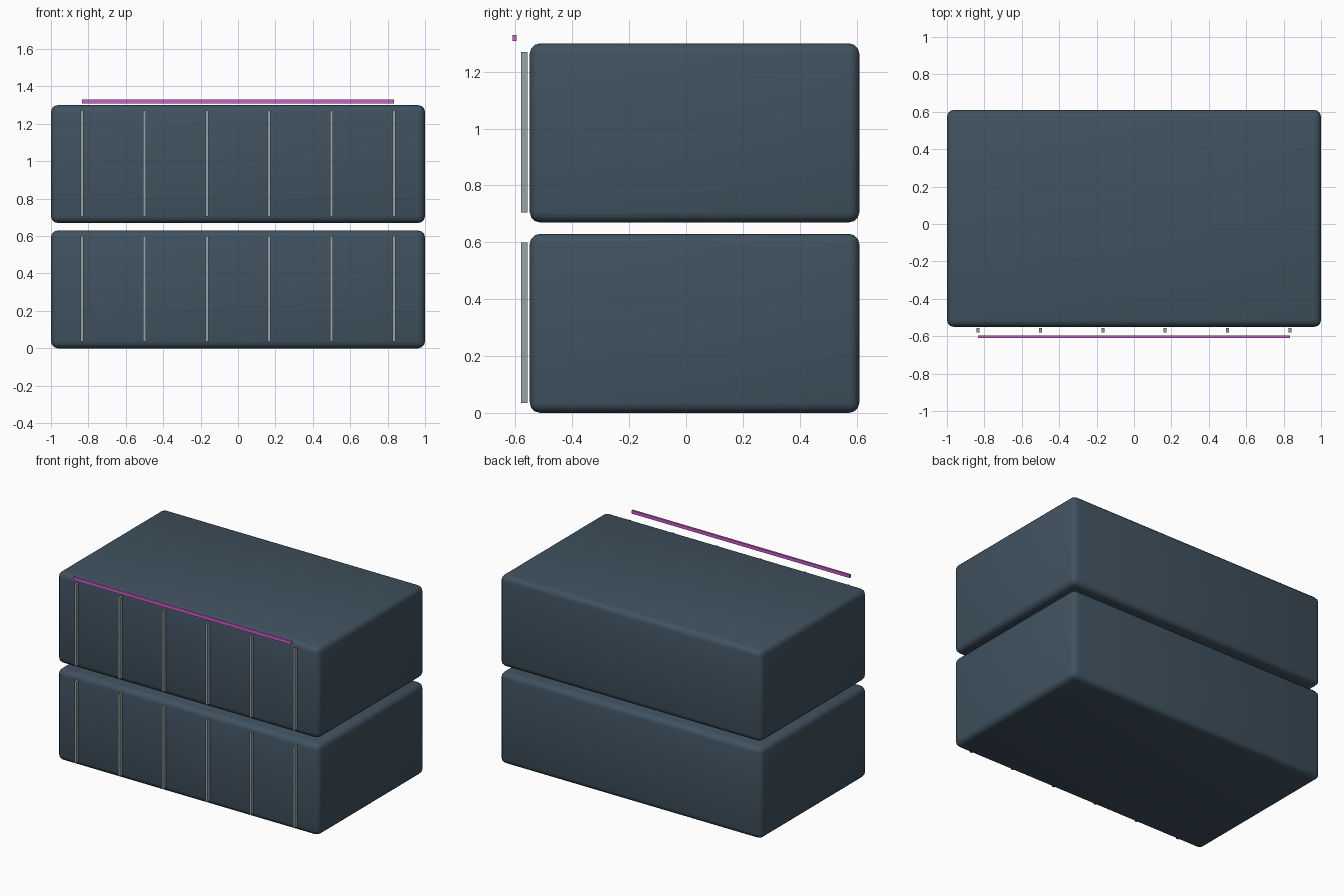
import bpy
import math

if "Cube" in bpy.data.objects:
    bpy.data.objects.remove(bpy.data.objects["Cube"])


def material(name, rgb):
    mat = bpy.data.materials.new(name)
    mat.diffuse_color = (*rgb, 1.0)
    mat.use_nodes = True
    mat.node_tree.nodes["Principled BSDF"].inputs["Base Color"].default_value = mat.diffuse_color
    return mat


slate = material("slate_blue", (0.051, 0.084, 0.115))
steel = material("pale_steel", (0.31, 0.36, 0.38))
magenta = material("magenta_glow", (0.60, 0.11, 0.58))


def box(name, low, high, mat, bevel=0.0, segments=1):
    """Box between two corners, optionally with rounded edges."""
    centre = [(a + b) / 2 for a, b in zip(low, high)]
    bpy.ops.mesh.primitive_cube_add(size=1, location=centre)
    ob = bpy.context.object
    ob.name = name
    ob.scale = [b - a for a, b in zip(low, high)]
    bpy.ops.object.transform_apply(location=False, rotation=False, scale=True)
    ob.data.materials.append(mat)
    if bevel:
        mod = ob.modifiers.new("rounded_edges", 'BEVEL')
        mod.width = bevel
        mod.segments = segments
        bpy.ops.object.modifier_apply(modifier=mod.name)
        bpy.ops.object.shade_smooth_by_angle(angle=math.radians(40))
    return ob


# Two stacked rounded cases, each with six upright ribs on the front
for level, base in (("lower", 0.0), ("upper", 0.67)):
    box(level + "_case", (-1, -0.55, base), (1, 0.61, base + 0.63),
        slate, 0.037, 3)
    for i in range(6):
        x = -0.835 + i * 0.334
        box(f"{level}_rib_{i + 1}", (x - 0.008, -0.581, base + 0.035),
            (x + 0.008, -0.557, base + 0.60), steel)

# Thin light bar floating above the front edge
box("light_bar", (-0.833, -0.61, 1.308), (0.833, -0.596, 1.33), magenta)
